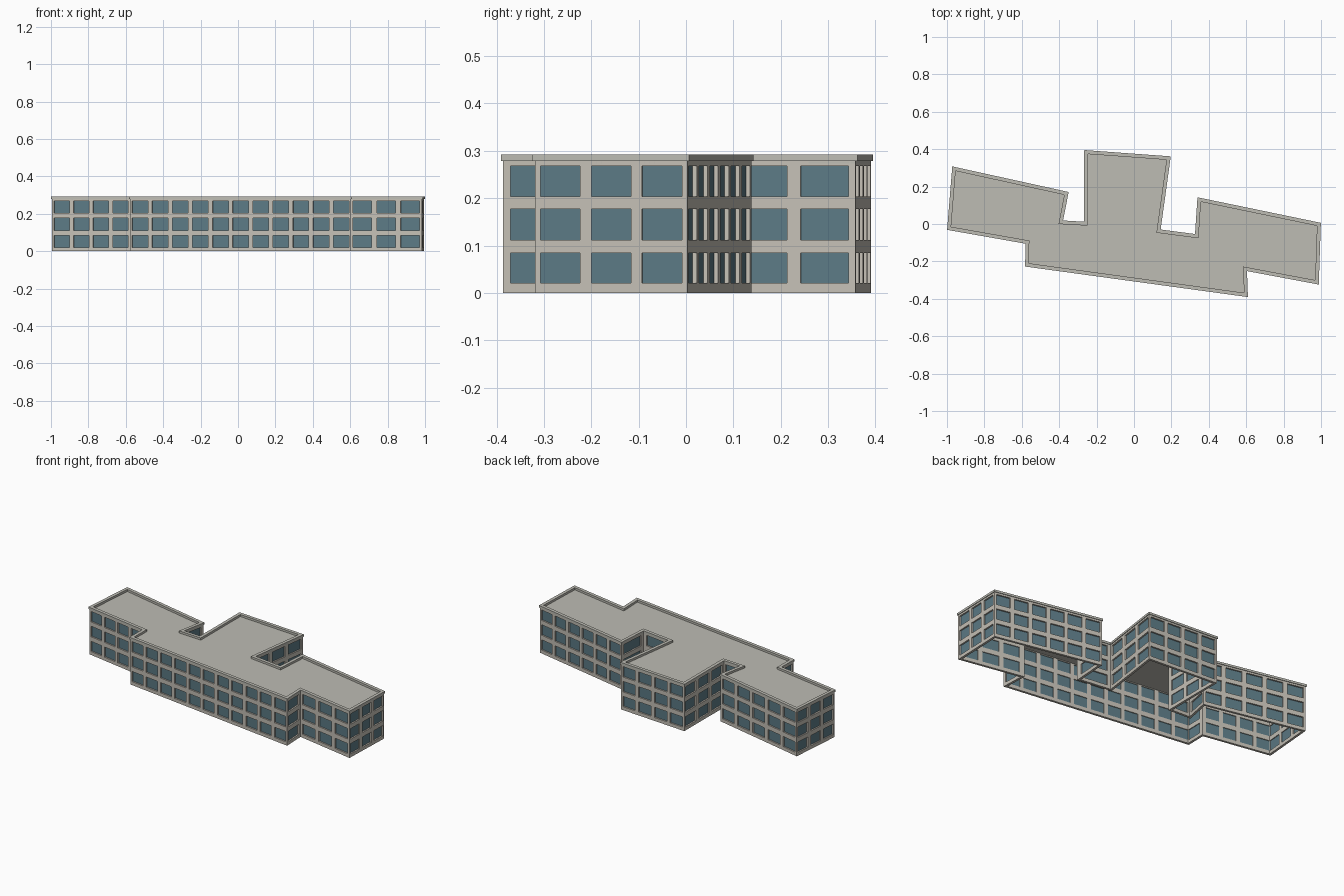
import bpy, bmesh
from mathutils import Vector

cube = bpy.data.objects.get("Cube")
if cube:
    bpy.data.objects.remove(cube)

# Wall corners, counter-clockwise seen from above
PLAN = [(-0.995, -0.028), (-0.576, -0.102), (-0.578, -0.224), (0.605, -0.386),
        (0.600, -0.247), (0.984, -0.319), (0.995, 0.003), (0.343, 0.138),
        (0.330, -0.058), (0.138, -0.033), (0.192, 0.358), (-0.262, 0.391),
        (-0.264, 0.008), (-0.384, 0.015), (-0.354, 0.168), (-0.968, 0.303)]
FLOORS = [(0.021, 0.084), (0.112, 0.177), (0.204, 0.268)]
WALL_TOP, RIM_TOP, ROOF_Z = 0.279, 0.292, 0.278
WALL_THICK, GLASS_DEPTH = 0.014, 0.009
BAY, MARGIN = 0.105, 0.11   # smallest bay, pier share on each side of a window


def material(name, colour):
    mat = bpy.data.materials.new(name)
    mat.use_nodes = True
    mat.diffuse_color = (*colour, 1)
    mat.node_tree.nodes["Principled BSDF"].inputs["Base Color"].default_value = (*colour, 1)
    return mat


def finish(name, bm, mat, thickness=0, offset=-1):
    mesh = bpy.data.meshes.new(name)
    bm.to_mesh(mesh)
    bm.free()
    mesh.materials.append(mat)
    obj = bpy.data.objects.new(name, mesh)
    bpy.context.scene.collection.objects.link(obj)
    if thickness:
        mod = obj.modifiers.new("thickness", "SOLIDIFY")
        mod.thickness, mod.offset = thickness, offset
        mod.use_even_offset = True
    return obj


def quad(bm, a, b, low, high):
    """Upright rectangle above the ground line from a to b."""
    corners = [(a, low), (b, low), (b, high), (a, high)]
    return bm.faces.new([bm.verts.new((p.x, p.y, z)) for p, z in corners])


wall_mat = material("pale stone", (0.56, 0.53, 0.47))
glass_mat = material("blue grey glass", (0.107, 0.195, 0.235))
roof_mat = material("roof grey", (0.51, 0.505, 0.455))

points = [Vector(p) for p in PLAN]
edges = list(zip(points, points[1:] + points[:1]))

# Walls with open window bays, and panes set back in the openings
walls, panes, rim = bmesh.new(), bmesh.new(), bmesh.new()
levels = [0] + [z for floor in FLOORS for z in floor] + [WALL_TOP]
for a, b in edges:
    run = b - a
    bays = max(1, int(run.length / BAY))
    inward = Vector((-run.y, run.x)).normalized() * GLASS_DEPTH
    stops = [0] + [(i + m) / bays for i in range(bays) for m in (MARGIN, 1 - MARGIN)] + [1]
    for col, (u, v) in enumerate(zip(stops, stops[1:])):
        p, q = a + run * u, a + run * v
        for row, (low, high) in enumerate(zip(levels, levels[1:])):
            if col % 2 and row % 2:
                quad(panes, p + inward, q + inward, low, high)
            else:
                quad(walls, p, q, low, high)
    quad(rim, a, b, WALL_TOP, RIM_TOP)
for bm in (walls, rim):
    bmesh.ops.remove_doubles(bm, verts=bm.verts, dist=0.0001)
finish("walls", walls, wall_mat, WALL_THICK)
finish("window_panes", panes, glass_mat)

# Roof edge, standing slightly proud of the walls
finish("roof_rim", rim, roof_mat, 0.02, -0.6)

# Flat roof, sunk behind the rim
roof = bmesh.new()
deck = roof.faces.new([roof.verts.new((p.x, p.y, ROOF_Z)) for p in points])
border = bmesh.ops.inset_region(roof, faces=[deck], thickness=0.008, use_even_offset=True)
bmesh.ops.delete(roof, geom=border["faces"], context="FACES")
finish("roof_deck", roof, roof_mat, 0.005)
